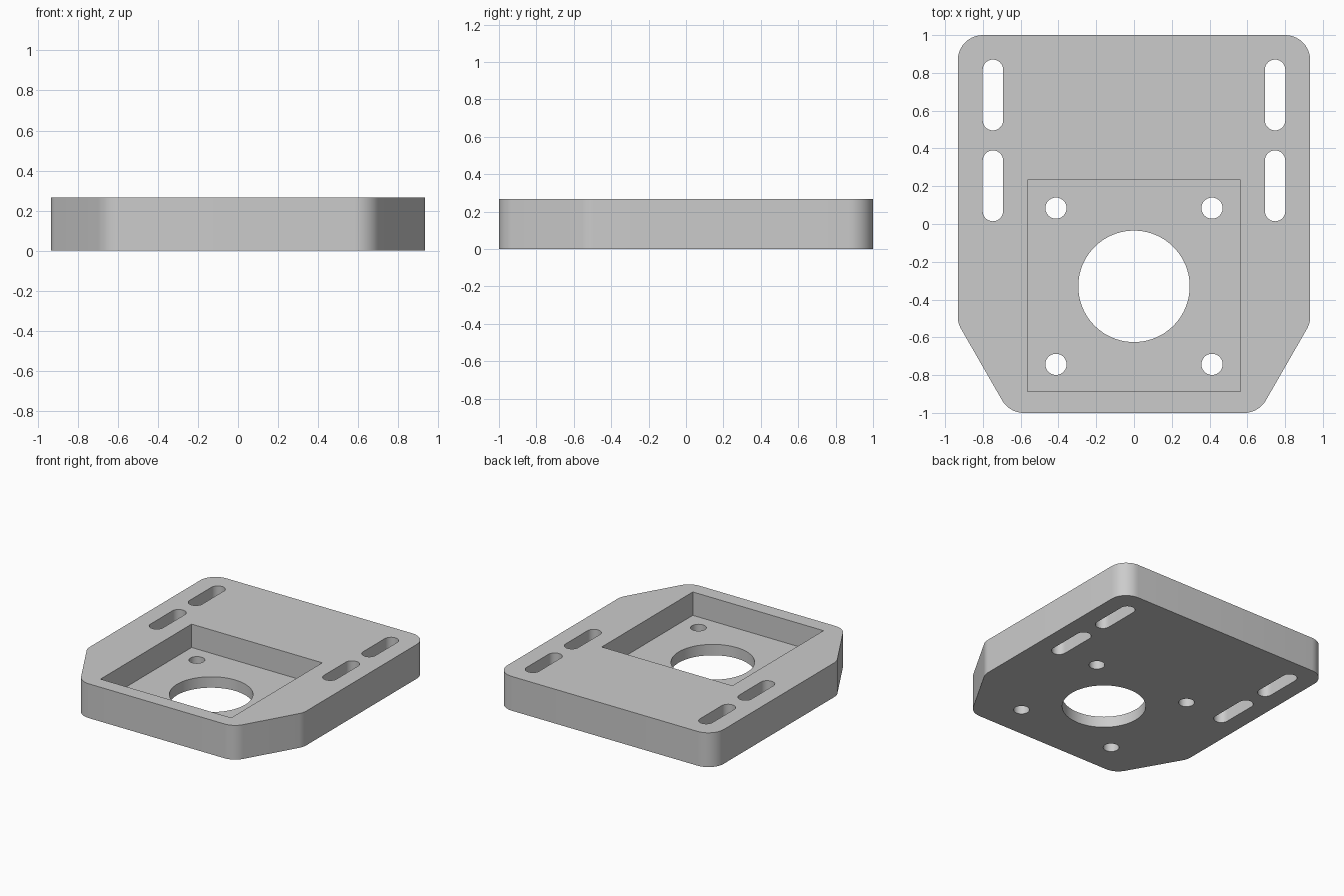
import bpy
import bmesh
from math import cos, sin, pi, tan, radians
from mathutils import Vector

HEIGHT = 0.267
FLOOR = 0.085

cube = bpy.data.objects.get("Cube")
if cube:
    bpy.data.objects.remove(cube, do_unlink=True)

grey = bpy.data.materials.new("light grey")
grey.use_nodes = True
grey.diffuse_color = (0.6, 0.6, 0.6, 1)
grey.node_tree.nodes["Principled BSDF"].inputs["Base Color"].default_value = (0.6, 0.6, 0.6, 1)


def prism(name, outline, z0, z1):
    """Extrude a counter-clockwise outline from z0 to z1."""
    bm = bmesh.new()
    base = bm.faces.new([bm.verts.new((x, y, z0)) for x, y in outline])
    top = bmesh.ops.extrude_face_region(bm, geom=[base])["geom"]
    verts = [v for v in top if isinstance(v, bmesh.types.BMVert)]
    bmesh.ops.translate(bm, verts=verts, vec=(0, 0, z1 - z0))
    bmesh.ops.recalc_face_normals(bm, faces=bm.faces[:])
    mesh = bpy.data.meshes.new(name)
    bm.to_mesh(mesh)
    bm.free()
    mesh.materials.append(grey)
    obj = bpy.data.objects.new(name, mesh)
    bpy.context.collection.objects.link(obj)
    return obj


def fillet(corners, radius, steps=10):
    """Round every corner of a convex polygon with tangent arcs."""
    points = []
    for i, corner in enumerate(corners):
        p = Vector(corner)
        a = (Vector(corners[i - 1]) - p).normalized()
        b = (Vector(corners[(i + 1) % len(corners)]) - p).normalized()
        half = a.angle(b) / 2
        centre = p + (a + b).normalized() * (radius / sin(half))
        start = p + a * (radius / tan(half)) - centre
        end = p + b * (radius / tan(half)) - centre
        sweep = pi - 2 * half
        for k in range(steps + 1):
            t = k / steps
            points.append(centre + (start * sin((1 - t) * sweep) + end * sin(t * sweep)) / sin(sweep))
    return points


def slot(x, y, radius, straight=0.0, steps=24):
    """Circle, or a stadium along y when straight is above zero."""
    points = []
    for side, first in ((1, 0), (-1, pi)):
        for k in range(steps + (straight > 0)):
            a = first + pi * k / steps
            points.append((x + radius * cos(a), y + side * straight / 2 + radius * sin(a)))
    return points


# Plate with rounded back corners and angled front corners
half_plate = [(0.66, -1), (0.933, -0.525), (0.933, 1)]
corners = half_plate + [(-x, y) for x, y in reversed(half_plate)]
plate = prism("mounting_plate", fillet(corners, 0.133), 0, HEIGHT)

# Square pocket in the top
pocket = [(-0.563, -0.888), (0.563, -0.888), (0.563, 0.233), (-0.563, 0.233)]
cutters = [prism("pocket_cutter", pocket, FLOOR, HEIGHT + 0.1)]

# Through holes: central bore, four screw holes, four adjustment slots
holes = [slot(0, -0.33, 0.295, steps=40)]
for side in (-1, 1):
    holes += [slot(side * 0.413, y, 0.056) for y in (0.084, -0.743)]
    holes += [slot(side * 0.747, y, 0.054, 0.267) for y in (0.202, 0.683)]
cutters += [prism("hole_cutter", hole, -0.1, HEIGHT + 0.1) for hole in holes]

# Cut the plate, then discard the cutters
bpy.ops.object.select_all(action="DESELECT")
plate.select_set(True)
bpy.context.view_layer.objects.active = plate
for cutter in cutters:
    cutter.hide_render = True
    mod = plate.modifiers.new("cut", "BOOLEAN")
    mod.operation = "DIFFERENCE"
    mod.solver = "EXACT"
    mod.object = cutter
    bpy.ops.object.modifier_apply(modifier=mod.name)
    bpy.data.objects.remove(cutter, do_unlink=True)

bpy.ops.object.shade_smooth_by_angle(angle=radians(25))
